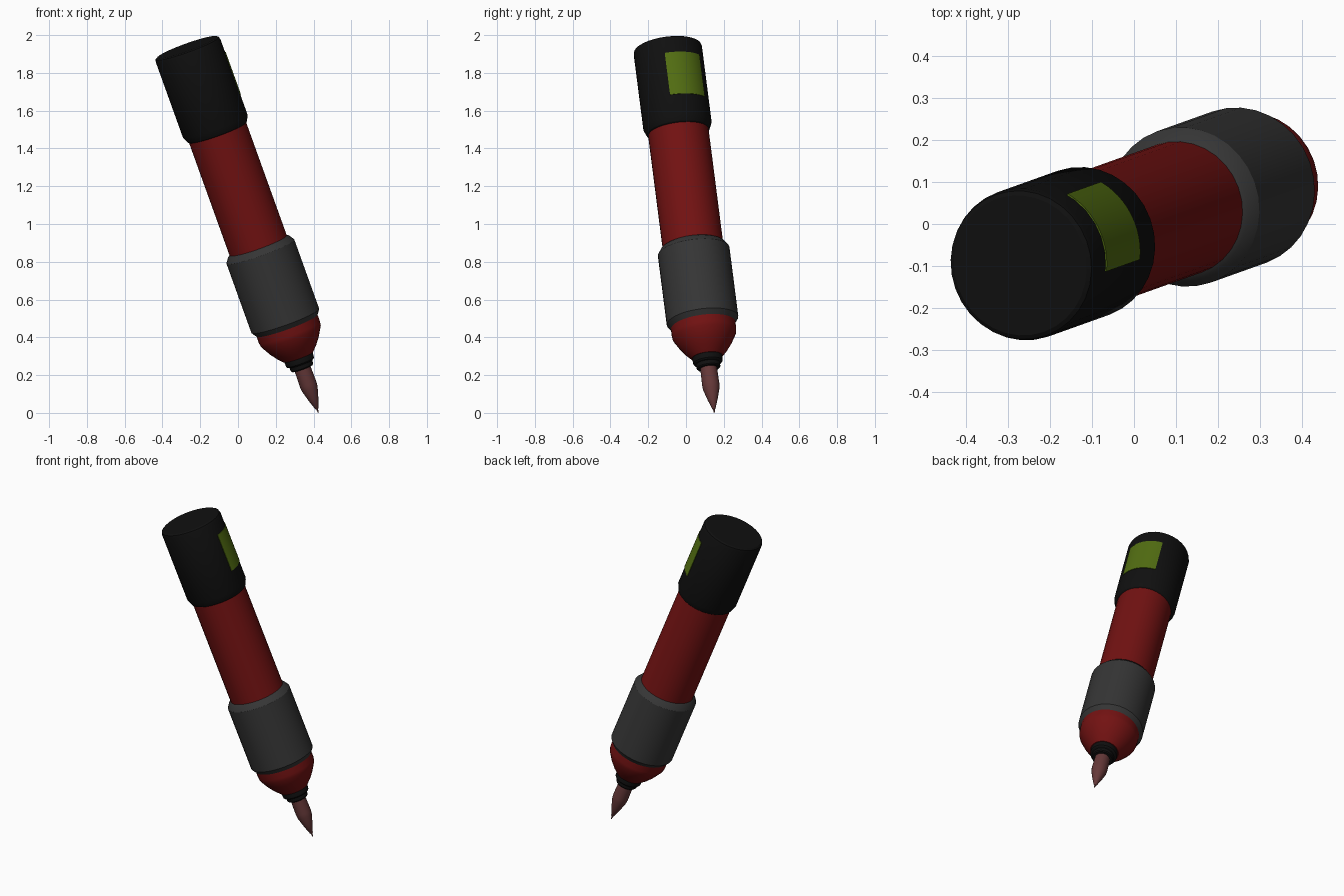
import bpy, bmesh, math
from mathutils import Vector, Matrix

if "Cube" in bpy.data.objects:
    bpy.data.objects.remove(bpy.data.objects["Cube"])

SIDES = 32
TIP = Vector((0.425, 0.15, 0.002))

# tilted frame: local z runs from the point up to the cap, local y is level
axis = Vector((-0.336, -0.12, 0.934)).normalized()
level = Vector((axis.y, -axis.x, 0)).normalized() * -1
level = level if level.y > 0 else -level
face = level.cross(axis)
FRAME = Matrix.Translation(TIP) @ Matrix((face, level, axis)).transposed().to_4x4()


def material(name, rgb):
    m = bpy.data.materials.new(name)
    m.diffuse_color = (*rgb, 1)
    m.use_nodes = True
    m.node_tree.nodes["Principled BSDF"].inputs["Base Color"].default_value = m.diffuse_color
    return m


RED = material("dark red", (0.17, 0.006, 0.006))
GREY = material("grip grey", (0.036, 0.036, 0.036))
BLACK = material("near black", (0.005, 0.005, 0.005))
GREEN = material("olive green", (0.085, 0.155, 0.006))
BROWN = material("dusty brown", (0.13, 0.04, 0.04))


def finish(name, bm, mat, angle=28):
    bmesh.ops.recalc_face_normals(bm, faces=bm.faces[:])
    me = bpy.data.meshes.new(name)
    bm.to_mesh(me)
    bm.free()
    ob = bpy.data.objects.new(name, me)
    bpy.context.collection.objects.link(ob)
    me.materials.append(mat)
    ob.matrix_world = FRAME
    bpy.ops.object.select_all(action='DESELECT')
    ob.select_set(True)
    bpy.context.view_layer.objects.active = ob
    bpy.ops.object.shade_smooth_by_angle(angle=math.radians(angle))
    return ob


def lathe(name, profile, mat):
    """Turn (height, radius) points around the axis and close both ends."""
    bm = bmesh.new()
    rings = []
    for h, r in profile:
        rings.append([bm.verts.new((r * math.cos(a), r * math.sin(a), h))
                      for a in (2 * math.pi * i / SIDES for i in range(SIDES))])
    for lo, hi in zip(rings, rings[1:]):
        for i in range(SIDES):
            j = (i + 1) % SIDES
            bm.faces.new((lo[i], lo[j], hi[j], hi[i]))
    bm.faces.new(rings[0])
    bm.faces.new(rings[-1])
    return finish(name, bm, mat)


# writing point
lathe("point", [(0.0, 0.003), (0.018, 0.005), (0.022, 0.009), (0.075, 0.027),
                (0.135, 0.044), (0.16, 0.046), (0.262, 0.044)], BROWN)
# stepped collar
lathe("collar", [(0.25, 0.058), (0.256, 0.063), (0.276, 0.064), (0.279, 0.073),
                 (0.285, 0.078), (0.312, 0.08), (0.32, 0.078)], BLACK)
# nose cone
lathe("nose", [(0.314, 0.083), (0.345, 0.112), (0.38, 0.138), (0.434, 0.169),
               (0.455, 0.172), (0.5, 0.172)], RED)
# finger grip
lathe("grip", [(0.487, 0.16), (0.493, 0.172), (0.52, 0.191), (0.912, 0.191),
               (0.94, 0.172), (0.947, 0.161)], GREY)
# barrel
lathe("barrel", [(0.93, 0.161), (1.61, 0.161)], RED)
# end cap
lathe("cap", [(1.586, 0.16), (1.592, 0.168), (1.625, 0.182), (2.05, 0.182),
              (2.064, 0.178), (2.07, 0.168)], BLACK)

# curved window plate on the cap
bm = bmesh.new()
rows = []
for i in range(13):
    a = math.radians(-26.5 + 68 * i / 12)
    rows.append([bm.verts.new((r * math.cos(a), r * math.sin(a), h))
                 for r, h in ((0.179, 1.738), (0.185, 1.738),
                              (0.185, 1.975), (0.179, 1.975))])
for p, q in zip(rows, rows[1:]):
    for k in range(4):
        n = (k + 1) % 4
        bm.faces.new((p[k], p[n], q[n], q[k]))
bm.faces.new(rows[0])
bm.faces.new(rows[-1])
finish("window", bm, GREEN)
